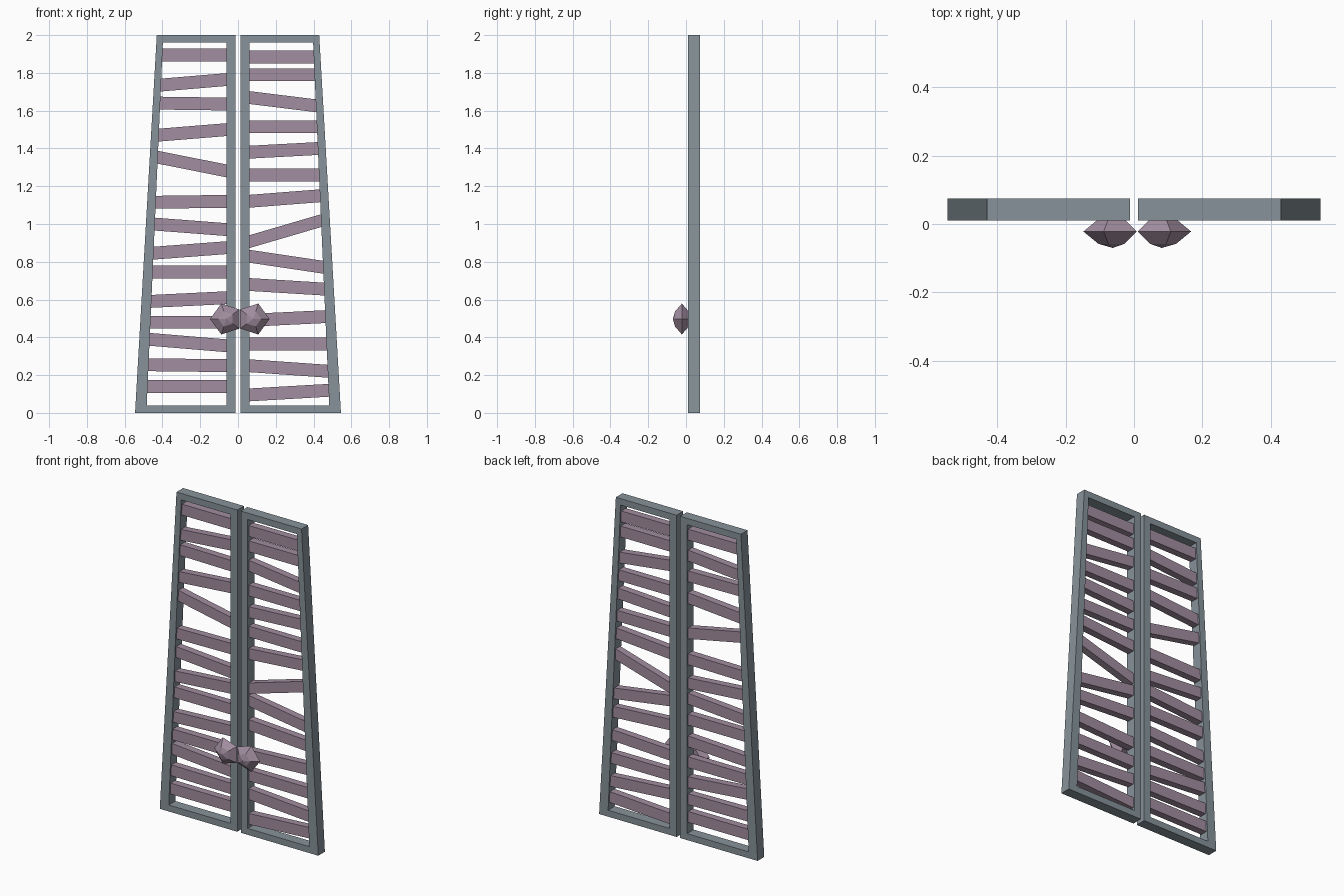
import bpy
import bmesh
from math import cos, sin, tau

cube = bpy.data.objects.get("Cube")
if cube:
    bpy.data.objects.remove(cube, do_unlink=True)


def make_material(name, rgb):
    m = bpy.data.materials.new(name)
    m.use_nodes = True
    m.diffuse_color = (*rgb, 1)
    m.node_tree.nodes["Principled BSDF"].inputs["Base Color"].default_value = (*rgb, 1)
    return m


SLATE = make_material("slate grey", (0.24, 0.29, 0.32))
MAUVE = make_material("dusty mauve", (0.36, 0.27, 0.35))


def finish(name, bm, mat):
    bmesh.ops.recalc_face_normals(bm, faces=bm.faces)
    mesh = bpy.data.meshes.new(name)
    bm.to_mesh(mesh)
    bm.free()
    mesh.materials.append(mat)
    obj = bpy.data.objects.new(name, mesh)
    bpy.context.collection.objects.link(obj)
    return obj


def bridge(bm, a, b):
    """Join two closed vertex loops with quads."""
    for i in range(len(a)):
        j = (i + 1) % len(a)
        bm.faces.new((a[i], a[j], b[j], b[i]))


def loop(bm, points, y):
    return [bm.verts.new((x, y, z)) for x, z in points]


FRONT, BACK = 0.01, 0.075


def opening_edge(z):
    """Inner edge of the sloping outer stile at height z."""
    return 0.485 - 0.0445 * z


# Tapered door frame with an open middle
def door_frame(name, side):
    outer = [(0.012, 0), (0.545, 0), (0.43, 2), (0.012, 2)]
    inner = [(0.06, 0.04), (opening_edge(0.04), 0.04),
             (opening_edge(1.96), 1.96), (0.06, 1.96)]
    bm = bmesh.new()
    rings = [loop(bm, [(side * x, z) for x, z in pts], y)
             for pts, y in ((outer, FRONT), (outer, BACK), (inner, BACK), (inner, FRONT))]
    for i in range(4):
        bridge(bm, rings[i], rings[(i + 1) % 4])
    finish(name, bm, SLATE)


# Crooked slat between the two stiles, tucked slightly into them
def slat(name, side, z_in, z_out):
    h = 0.034
    x_in, x_out = 0.055, opening_edge(z_out) + 0.008
    pts = [(side * x_in, z_in - h), (side * x_out, z_out - h),
           (side * x_out, z_out + h), (side * x_in, z_in + h)]
    bm = bmesh.new()
    a, b = loop(bm, pts, 0.02), loop(bm, pts, 0.065)
    bridge(bm, a, b)
    bm.faces.new(a)
    bm.faces.new(b)
    finish(name, bm, MAUVE)


# Faceted five-sided knob
def knob(name, side, x, z):
    def ring(radius, y):
        return loop(bm, [(x + side * radius * cos(tau * i / 5), z + radius * sin(tau * i / 5))
                         for i in range(5)], y)
    bm = bmesh.new()
    back, middle, front = ring(0.045, 0.012), ring(0.086, -0.022), ring(0.042, -0.058)
    bridge(bm, back, middle)
    bridge(bm, middle, front)
    bm.faces.new(back)
    tip = bm.verts.new((x, -0.07, z))
    for i in range(5):
        bm.faces.new((front[i], front[(i + 1) % 5], tip))
    finish(name, bm, MAUVE)


# Slat heights: inner end, outer end
LEFT = [(1.885, 1.885), (1.79, 1.79), (1.67, 1.625), (1.515, 1.515), (1.38, 1.4),
        (1.26, 1.26), (1.12, 1.15), (0.905, 1.02), (0.83, 0.77), (0.68, 0.655),
        (0.49, 0.51), (0.365, 0.365), (0.25, 0.22), (0.095, 0.12)]
RIGHT = [(1.895, 1.895), (1.765, 1.735), (1.635, 1.64), (1.5, 1.47), (1.28, 1.355),
         (1.12, 1.115), (0.97, 1.0), (0.875, 0.845), (0.745, 0.745), (0.61, 0.59),
         (0.48, 0.48), (0.355, 0.39), (0.25, 0.255), (0.14, 0.14)]

for word, side, slats, knob_x in (("left", 1, LEFT, 0.081), ("right", -1, RIGHT, -0.062)):
    door_frame(f"{word}_door_frame", side)
    for n, (z_in, z_out) in enumerate(slats, 1):
        slat(f"{word}_slat_{n}", side, z_in, z_out)
    knob(f"{word}_knob", side, knob_x, 0.497)
